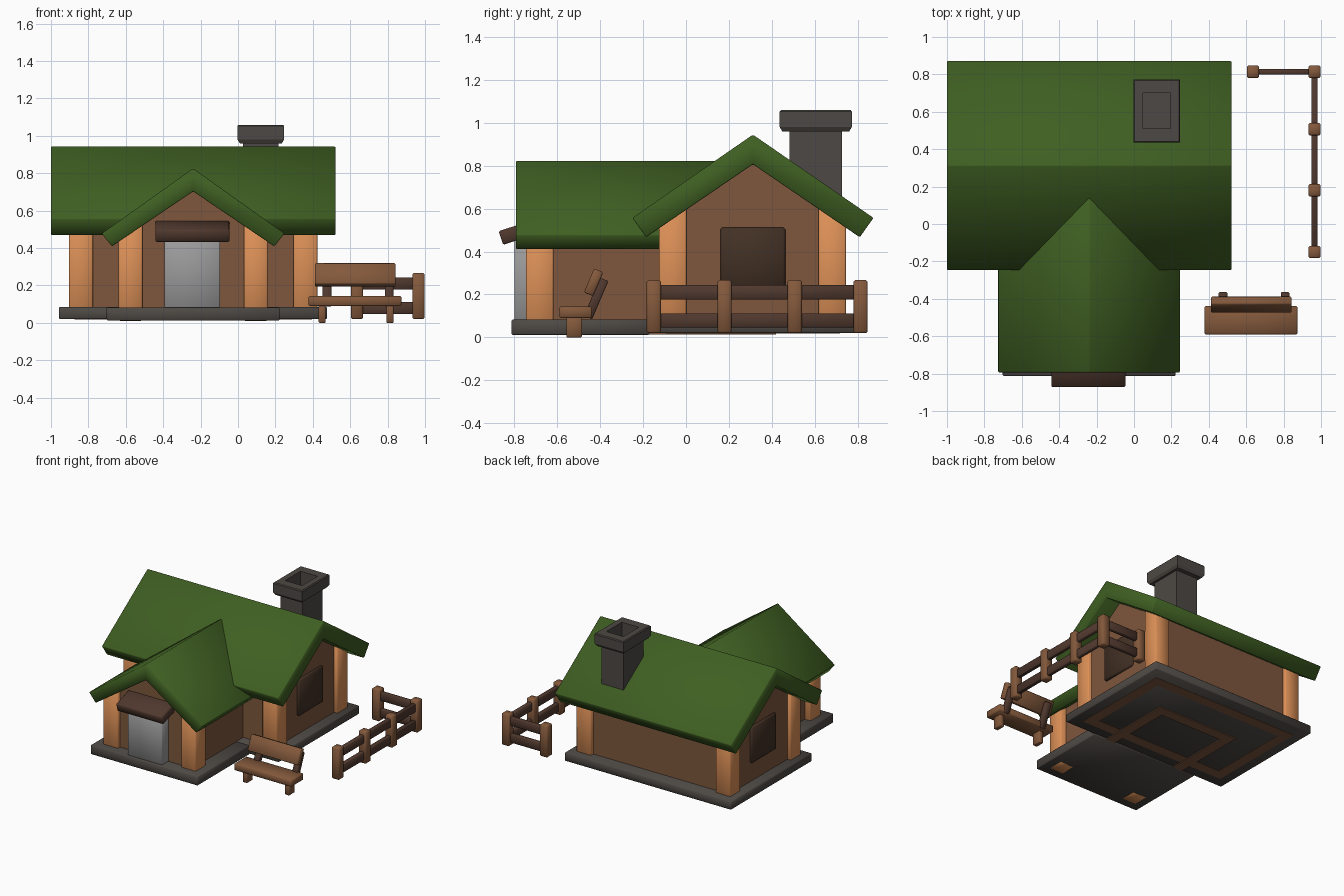
import bpy, bmesh
from math import radians
from mathutils import Matrix, Vector

if "Cube" in bpy.data.objects:
    bpy.data.objects.remove(bpy.data.objects["Cube"])


def colour(name, r, g, b):
    m = bpy.data.materials.new(name)
    m.diffuse_color = (r, g, b, 1)
    m.use_nodes = True
    m.node_tree.nodes["Principled BSDF"].inputs["Base Color"].default_value = m.diffuse_color
    return m


GREEN = colour("roof_green", 0.05, 0.115, 0.016)
WALL = colour("wall_brown", 0.21, 0.096, 0.047)
POST = colour("post_orange", 0.72, 0.28, 0.095)
STONE = colour("stone_dark", 0.075, 0.066, 0.058)
DARK = colour("wood_dark", 0.08, 0.04, 0.027)
SHADE = colour("window_dark", 0.055, 0.03, 0.018)
WOOD = colour("wood_mid", 0.23, 0.1, 0.045)
DOOR = colour("door_grey", 0.33, 0.33, 0.33)


def finish(name, bm, mat=None, bevel=0):
    me = bpy.data.meshes.new(name)
    bm.to_mesh(me)
    bm.free()
    ob = bpy.data.objects.new(name, me)
    bpy.context.collection.objects.link(ob)
    if mat:
        me.materials.append(mat)
    if bevel:   # softened edges with smooth shading
        me.shade_smooth()
        mod = ob.modifiers.new("bevel", 'BEVEL')
        mod.width = bevel
        mod.segments = 1
    return ob


def box(name, x, y, z, mat=None, bevel=0, tilt=0):
    """Box from (min, max) ranges, optionally tilted about its own x axis."""
    bm = bmesh.new()
    mid = Vector([(a[0] + a[1]) / 2 for a in (x, y, z)])
    size = [a[1] - a[0] for a in (x, y, z)]
    mx = Matrix.Translation(mid) @ Matrix.Rotation(radians(tilt), 4, 'X') @ Matrix.Diagonal((*size, 1))
    bmesh.ops.create_cube(bm, size=1, matrix=mx)
    return finish(name, bm, mat, bevel)


def prism(name, profile, axis, lo, hi, mat, bevel=0, shell=0):
    """Extrude an (across, z) profile along x or y; shell makes it a hollow wall open below."""
    bm = bmesh.new()
    pt = (lambda p: (lo, p[0], p[1])) if axis == 'x' else (lambda p: (p[0], lo, p[1]))
    face = bm.faces.new([bm.verts.new(pt(p)) for p in profile])
    new = bmesh.ops.extrude_face_region(bm, geom=[face])['geom']
    d = hi - lo
    bmesh.ops.translate(bm, verts=[v for v in new if isinstance(v, bmesh.types.BMVert)],
                        vec=(d, 0, 0) if axis == 'x' else (0, d, 0))
    bmesh.ops.recalc_face_normals(bm, faces=bm.faces)
    if shell:
        bottom = min(bm.faces, key=lambda f: f.calc_center_median().z)
        bmesh.ops.delete(bm, geom=[bottom], context='FACES_ONLY')
    ob = finish(name, bm, mat, bevel)
    if shell:
        mod = ob.modifiers.new("thickness", 'SOLIDIFY')
        mod.thickness = shell
        mod.offset = -1
        mod.use_even_offset = True
    return ob


def roof_profile(c, top, outer, under, inner):
    (ow, oz), (iw, iz) = outer, inner
    return [(c - ow, oz), (c, top), (c + ow, oz), (c + iw, iz), (c, under), (c - iw, iz)]


def wall_profile(c, half, eave, apex, base):
    return [(c - half, base), (c - half, eave), (c, apex), (c + half, eave), (c + half, base)]


CX, CY = -0.24, 0.312   # centre lines of the wing and of the main house

# Roofs
prism("main_roof", roof_profile(CY, 0.945, (0.562, 0.557), 0.807, (0.498, 0.467)),
      'x', -1.0, 0.521, GREEN, 0.005)
prism("wing_roof", roof_profile(CX, 0.826, (0.489, 0.478), 0.703, (0.434, 0.409)),
      'y', -0.793, 0.14, GREEN, 0.005)

# Hollow walls
prism("main_walls", wall_profile(CY, 0.405, 0.54, 0.82, 0.018), 'x', -0.875, 0.395, WALL, shell=0.08)
prism("wing_walls", wall_profile(CX, 0.35, 0.48, 0.716, 0.013), 'y', -0.72, 0.42, WALL, shell=0.08)

# Stone footings
box("main_footing", (-0.957, 0.477), (-0.18, 0.813), (0.02, 0.085), STONE, 0.005)
box("wing_footing", (-0.702, 0.222), (-0.813, -0.17), (0.012, 0.083), STONE, 0.005)

# Corner posts
H = 0.064
for side in (-1, 1):
    x = CX + side * 0.6
    for label, y in (("front", -0.062), ("back", 0.682)):
        box(f"main_post_{label}", (x - H, x + H), (y - H, y + H), (0.022, 0.61), POST, 0.007)
    x = CX + side * 0.335
    box("wing_post", (x - H, x + H), (-0.747, -0.618), (0.011, 0.53), POST, 0.007)

# Door and canopy
box("door", (-0.393, -0.095), (-0.80, -0.66), (0.08, 0.48), DOOR, 0.006)
box("door_canopy", (-0.442, -0.046), (-0.868, -0.665), (0.461, 0.528), DARK, 0.006, tilt=18)

# Gable windows
box("right_window", (0.36, 0.415), (0.16, 0.463), (0.23, 0.513), SHADE, 0.01)
box("left_window", (-0.895, -0.84), (0.16, 0.463), (0.23, 0.513), SHADE, 0.01)

# Chimney: one sweep of rectangular rings, from the shaft over the cap into the flue
bm = bmesh.new()
rings = [(0.094, 0.123, 0.55), (0.094, 0.123, 0.96), (0.112, 0.156, 0.96), (0.125, 0.168, 0.98),
         (0.125, 0.168, 1.052), (0.119, 0.163, 1.059), (0.073, 0.095, 1.059), (0.073, 0.095, 0.92)]
loops = [[bm.verts.new((0.122 + sx * w, 0.605 + sy * d, z))
          for sx, sy in ((-1, -1), (1, -1), (1, 1), (-1, 1))] for w, d, z in rings]
for a, b in zip(loops, loops[1:]):
    for i in range(4):
        j = (i + 1) % 4
        bm.faces.new((a[i], a[j], b[j], b[i]))
bm.faces.new(loops[0][::-1])
bm.faces.new(loops[-1])
finish("chimney", bm, STONE)

# Fence
FX, FY, P = 0.965, 0.814, 0.033
for x, y in ((0.636, FY), (FX, FY), (FX, 0.507), (FX, 0.18), (FX, -0.15)):
    box("fence_post", (x - P, x + P), (y - P, y + P), (0.02, 0.267), WOOD, 0.008)
for z in (0.046, 0.177):
    box("fence_side_rail", (FX - 0.016, FX + 0.016), (-0.15, FY), (z, z + 0.066), DARK, 0.004)
    box("fence_back_rail", (0.636, FX), (FY - 0.016, FY + 0.016), (z, z + 0.066), DARK, 0.004)

# Bench
box("bench_seat", (0.378, 0.873), (-0.59, -0.439), (0.09, 0.143), WOOD, 0.006)
box("bench_back", (0.411, 0.843), (-0.454, -0.408), (0.196, 0.317), WOOD, 0.006, tilt=-23)
for x in (0.45, 0.812):
    box("bench_leg", (x - 0.019, x + 0.019), (-0.558, -0.485), (0.0, 0.1), WOOD, 0.004)
for x in (0.476, 0.808):
    box("bench_back_support", (x - 0.023, x + 0.023), (-0.44, -0.398), (0.085, 0.278), DARK, 0.005, tilt=-23)
